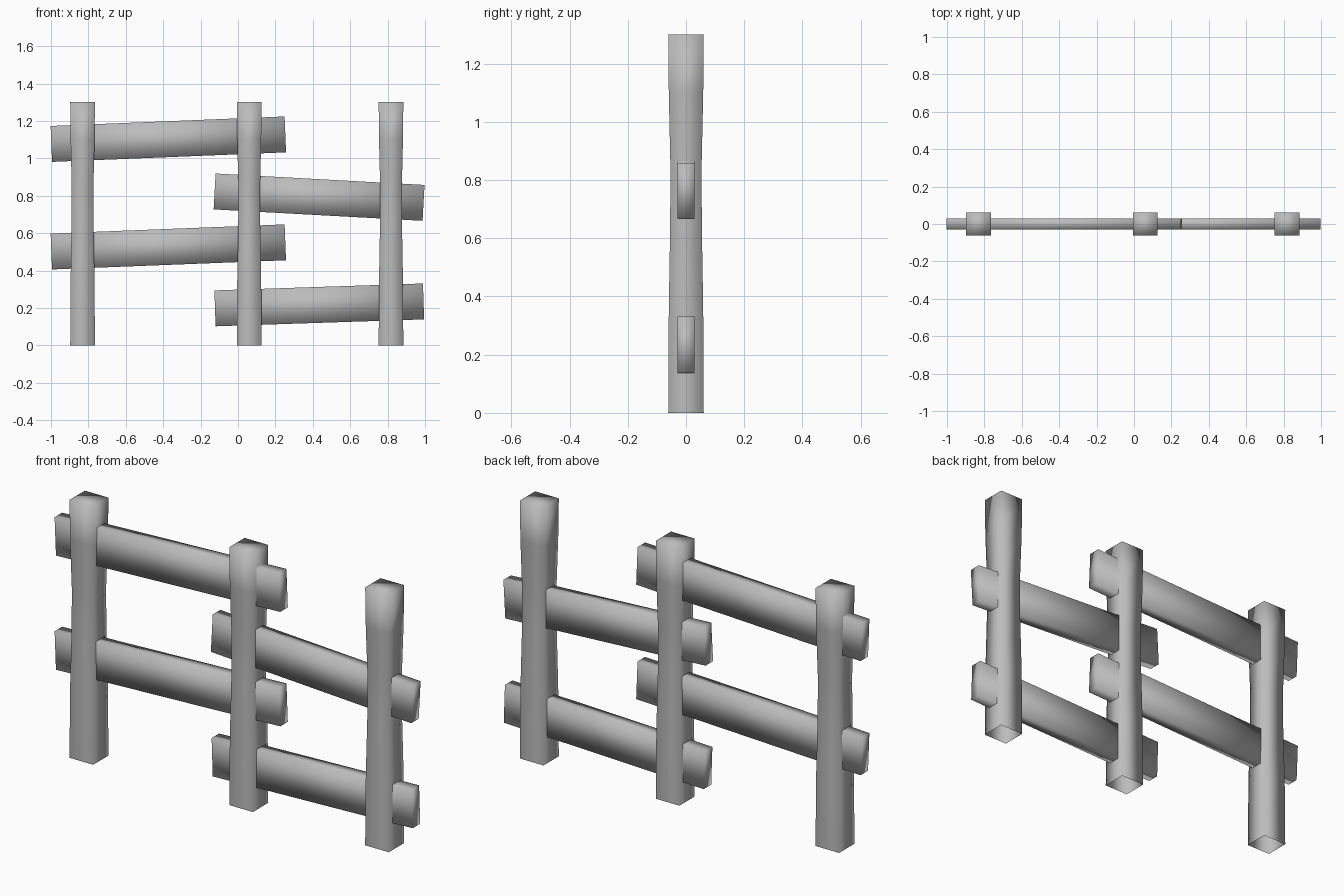
import bpy
import bmesh
from mathutils import Vector

cube = bpy.data.objects.get("Cube")
if cube:
    bpy.data.objects.remove(cube, do_unlink=True)

# One plain grey for the whole fence
grey = bpy.data.materials.new("plain_grey")
grey.use_nodes = True
colour = (0.5, 0.5, 0.5, 1)
grey.diffuse_color = colour
grey.node_tree.nodes["Principled BSDF"].inputs["Base Color"].default_value = colour


def loft(name, rings, cap_start=True):
    """Skin a row of four-cornered rings, with softly shaded corners."""
    bm = bmesh.new()
    loops = [[bm.verts.new(p) for p in ring] for ring in rings]
    for a, b in zip(loops, loops[1:]):
        for i in range(4):
            j = (i + 1) % 4
            bm.faces.new((a[i], a[j], b[j], b[i]))
    bm.faces.new(loops[-1])
    if cap_start:
        bm.faces.new(loops[0][::-1])
    bmesh.ops.recalc_face_normals(bm, faces=bm.faces)
    for face in bm.faces:
        face.smooth = True
    mesh = bpy.data.meshes.new(name)
    bm.to_mesh(mesh)
    bm.free()
    mesh.materials.append(grey)
    obj = bpy.data.objects.new(name, mesh)
    bpy.context.collection.objects.link(obj)
    return obj


CORNERS = [(-1, -1), (1, -1), (1, 1), (-1, 1)]


# Square posts, slimmer above the middle, open underneath
def post(name, x):
    waist = [(0, 1), (0.35, 0.97), (0.65, 0.89), (0.85, 0.88), (1.1, 0.97), (1.3, 1)]
    rings = [[(x + 0.066 * s * u, 0.061 * s * v, z) for u, v in CORNERS]
             for z, s in waist]
    loft(name, rings, cap_start=False)


# Flat planks running through the posts, each end cut square
def rail(name, x0, z0, x1, z1):
    start, end = Vector((x0, 0, z0)), Vector((x1, 0, z1))
    along = (end - start).normalized()
    up = Vector((-along.z, 0, along.x)) * 0.096
    depth = Vector((0, 0.03, 0))
    loft(name, [[p + depth * u + up * v for u, v in CORNERS] for p in (start, end)])


for side, x in (("right", -0.831), ("middle", 0.06), ("left", 0.818)):
    post(side + "_post", x)

rail("right_upper_rail", -0.998, 1.077, 0.253, 1.128)
rail("right_lower_rail", -0.998, 0.502, 0.253, 0.551)
rail("left_upper_rail", -0.125, 0.823, 0.992, 0.762)
rail("left_lower_rail", -0.123, 0.198, 0.992, 0.235)
